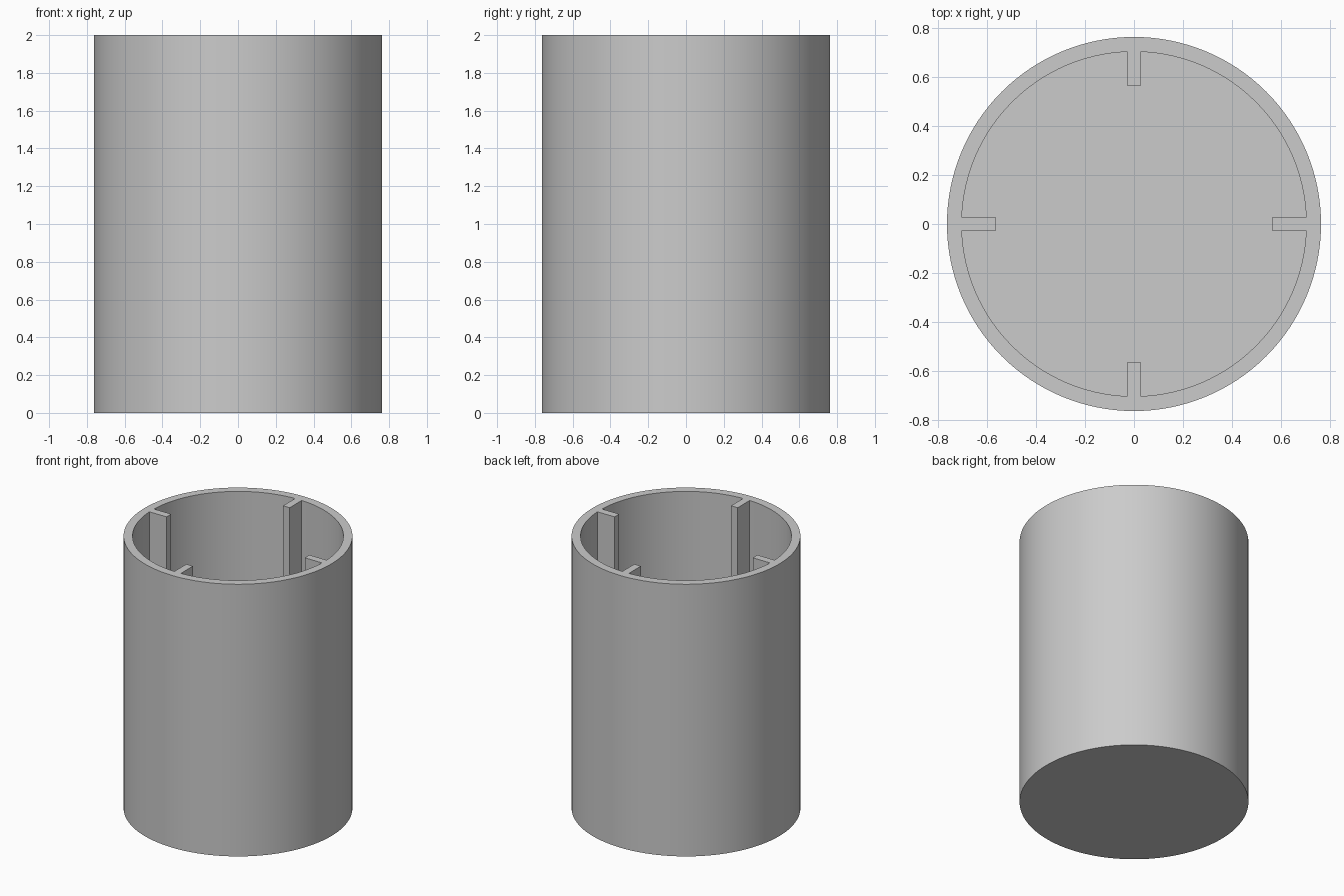
import bpy
import bmesh
import math

if "Cube" in bpy.data.objects:
    bpy.data.objects.remove(bpy.data.objects["Cube"])

HEIGHT, FLOOR = 2.0, 0.06
R_OUT, R_IN = 0.762, 0.702
RIB_TIP, RIB_HALF = 0.562, 0.027
SEGMENTS = 128

# Plain grey plastic
grey = bpy.data.materials.new("grey")
grey.use_nodes = True
colour = (0.6, 0.6, 0.6, 1.0)
grey.diffuse_color = colour
grey.node_tree.nodes["Principled BSDF"].inputs["Base Color"].default_value = colour


def polar(radius, angle):
    return radius * math.cos(angle), radius * math.sin(angle)


# Outer outline: a circle
outer = [polar(R_OUT, math.tau * i / SEGMENTS) for i in range(SEGMENTS)]

# Inner outline: four quarter arcs, each led by an inward rib
inner = []
steps = SEGMENTS // 4
root = math.asin(RIB_HALF / R_IN)
for quarter in range(4):
    turn = quarter * math.pi / 2
    for side in (-RIB_HALF, RIB_HALF):
        inner.append(polar(math.hypot(RIB_TIP, side), turn + math.atan2(side, RIB_TIP)))
    for i in range(steps + 1):
        inner.append(polar(R_IN, turn + root + (math.pi / 2 - 2 * root) * i / steps))

bm = bmesh.new()


def wall(outline, low, high):
    """Raise an outline into a wall; return its lower and upper vertices."""
    bottom = [bm.verts.new((x, y, low)) for x, y in outline]
    top = [bm.verts.new((x, y, high)) for x, y in outline]
    for i in range(len(outline)):
        j = (i + 1) % len(outline)
        bm.faces.new((bottom[i], bottom[j], top[j], top[i]))
    return bottom, top


# Walls, underside and inside floor
outer_bottom, outer_top = wall(outer, 0.0, HEIGHT)
inner_bottom, inner_top = wall(inner, FLOOR, HEIGHT)
bm.faces.new(outer_bottom)
bm.faces.new(inner_bottom)

# Flat rim, flush with the rib tops
rim_edges = []
for ring in (outer_top, inner_top):
    rim_edges += [bm.edges.get((ring[i - 1], ring[i])) for i in range(len(ring))]
bmesh.ops.triangle_fill(bm, edges=rim_edges, use_beauty=True, normal=(0, 0, 1))
bmesh.ops.recalc_face_normals(bm, faces=bm.faces[:])

mesh = bpy.data.meshes.new("ribbed_cup")
bm.to_mesh(mesh)
bm.free()
mesh.materials.append(grey)

cup = bpy.data.objects.new("ribbed_cup", mesh)
bpy.context.collection.objects.link(cup)
bpy.ops.object.select_all(action="DESELECT")
cup.select_set(True)
bpy.context.view_layer.objects.active = cup
bpy.ops.object.shade_smooth_by_angle(angle=math.radians(30))
